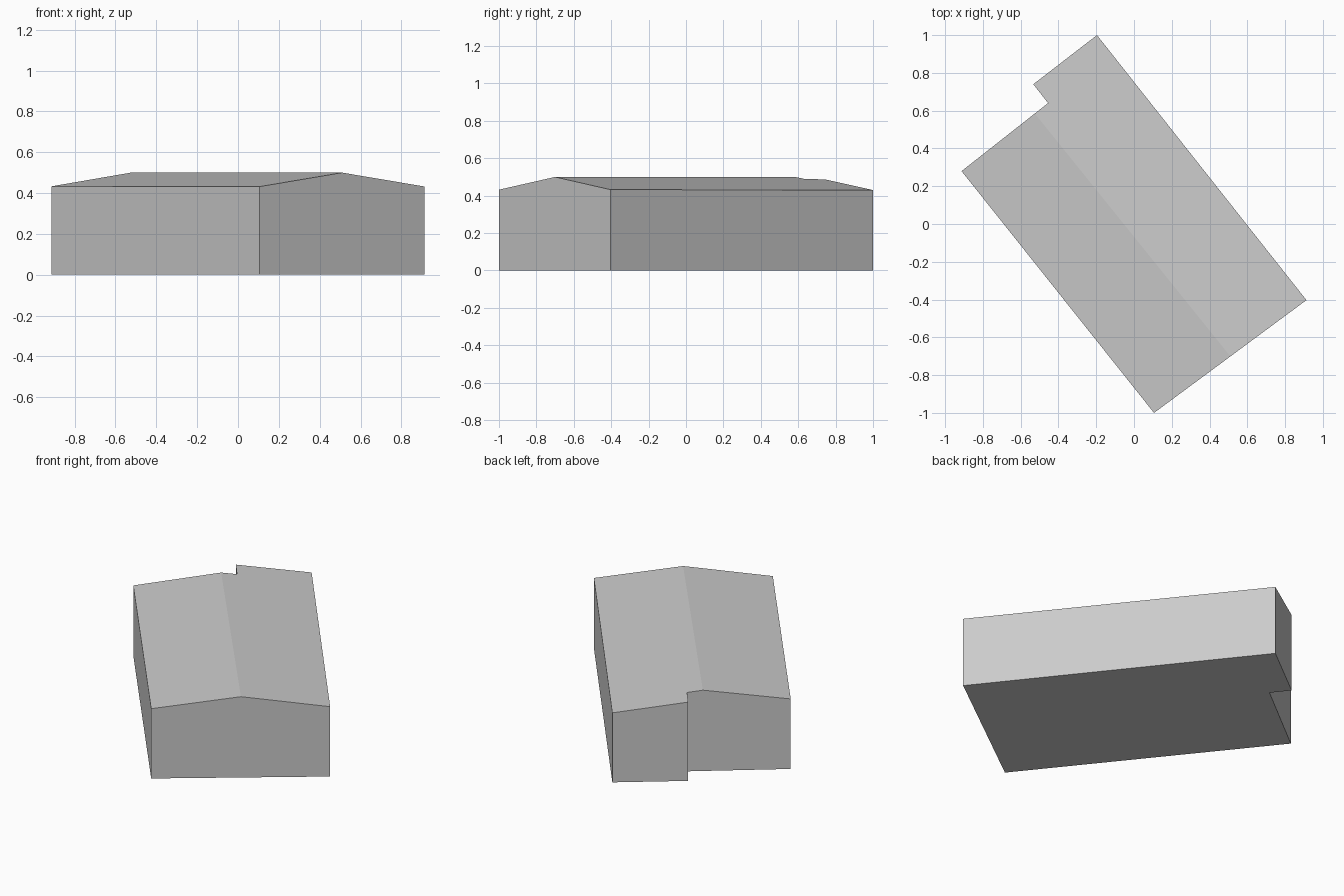
import bpy
import bmesh
from mathutils import Vector

RIDGE_HEIGHT = 0.5
EAVE_HEIGHT = 0.43
RIDGE_START = Vector((0.51, -0.70, 0))
RIDGE_END = Vector((-0.525, 0.585, 0))
# Outline, anticlockwise from the front corner, with the notch at the back
FOOTPRINT = [(0.106, -1.0), (0.913, -0.403), (-0.196, 1.0),
             (-0.533, 0.74), (-0.455, 0.64), (-0.913, 0.28)]

cube = bpy.data.objects.get("Cube")
if cube:
    bpy.data.objects.remove(cube, do_unlink=True)

# Plain grey for the whole building
grey = bpy.data.materials.new("plain grey")
grey.use_nodes = True
colour = (0.6, 0.6, 0.6, 1)
grey.diffuse_color = colour
grey.node_tree.nodes["Principled BSDF"].inputs["Base Color"].default_value = colour

# Raise the walls from the footprint
bm = bmesh.new()
floor = bm.faces.new([bm.verts.new((x, y, 0)) for x, y in FOOTPRINT])
raised = bmesh.ops.extrude_face_region(bm, geom=[floor], use_keep_orig=True)
for v in raised["geom"]:
    if isinstance(v, bmesh.types.BMVert):
        v.co.z = EAVE_HEIGHT

# Split the roof along the ridge and pitch both slopes
across = (RIDGE_END - RIDGE_START).cross(Vector((0, 0, 1))).normalized()
bmesh.ops.bisect_plane(bm, geom=bm.verts[:] + bm.edges[:] + bm.faces[:],
                       plane_co=RIDGE_START, plane_no=across)
top = [v for v in bm.verts if v.co.z > EAVE_HEIGHT / 2]
offsets = {v: abs(across.dot(v.co - RIDGE_START)) for v in top}
half_width = max(offsets.values())
for v, offset in offsets.items():
    v.co.z = RIDGE_HEIGHT - (RIDGE_HEIGHT - EAVE_HEIGHT) * offset / half_width

bmesh.ops.recalc_face_normals(bm, faces=bm.faces[:])
mesh = bpy.data.meshes.new("building")
bm.to_mesh(mesh)
bm.free()
mesh.materials.append(grey)
building = bpy.data.objects.new("building", mesh)
bpy.context.collection.objects.link(building)
